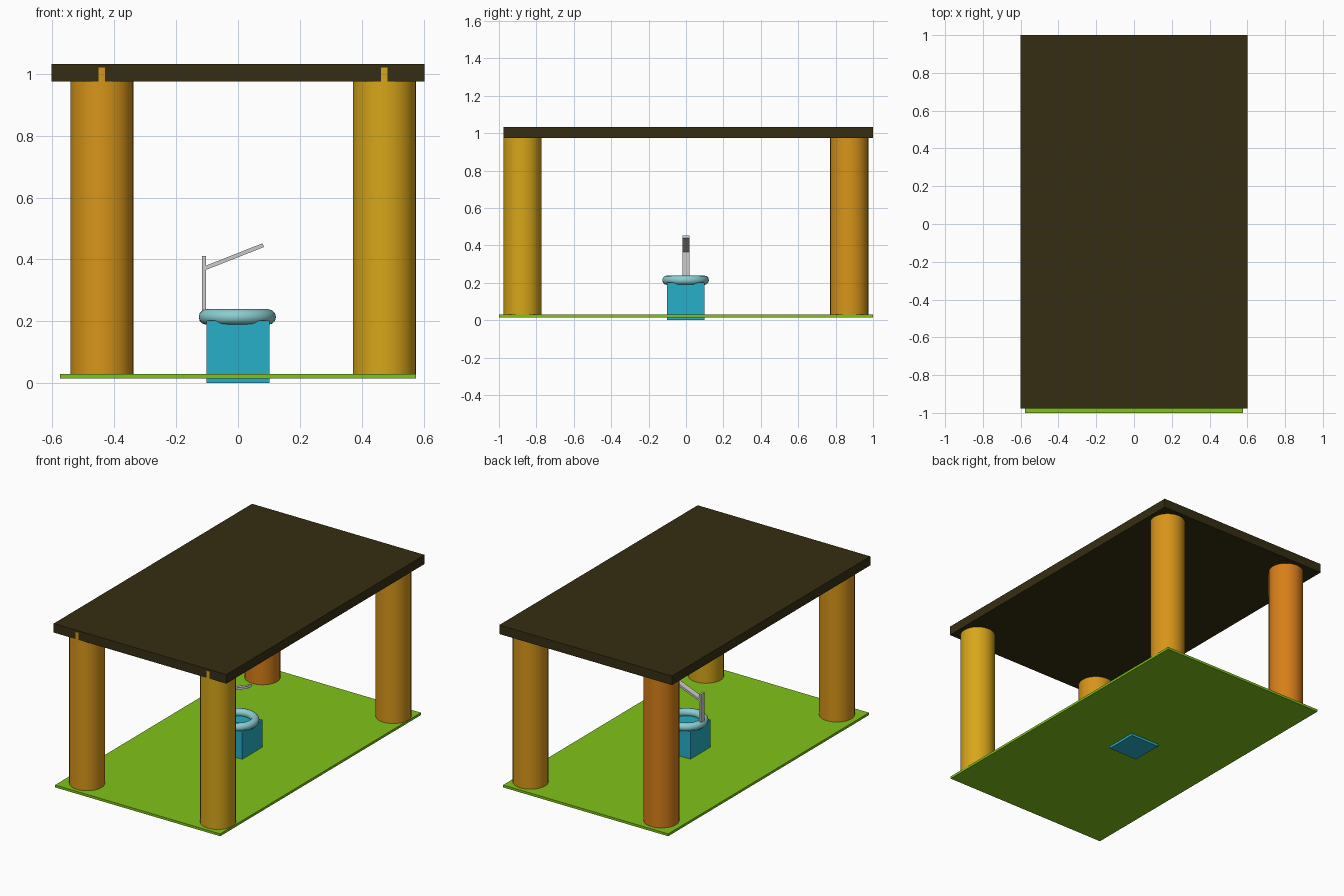
import bpy
import math

if "Cube" in bpy.data.objects:
    bpy.data.objects.remove(bpy.data.objects["Cube"])


def paint(obj, name, rgb):
    mat = bpy.data.materials.get(name) or bpy.data.materials.new(name)
    mat.diffuse_color = (*rgb, 1)
    mat.use_nodes = True
    mat.node_tree.nodes["Principled BSDF"].inputs["Base Color"].default_value = mat.diffuse_color
    obj.data.materials.append(mat)


def box(name, lo, hi):
    # Box between two opposite corners
    bpy.ops.mesh.primitive_cube_add(size=1, location=[(a + b) / 2 for a, b in zip(lo, hi)])
    obj = bpy.context.object
    obj.name = name
    obj.scale = [b - a for a, b in zip(lo, hi)]
    bpy.ops.object.transform_apply(location=False, rotation=False, scale=True)
    return obj


# Lawn and roof slabs
paint(box("grass_base", (-0.576, -1.0, 0.015), (0.576, 1.0, 0.03)), "grass", (0.22, 0.54, 0.01))
paint(box("roof", (-0.602, -0.976, 0.975), (0.602, 1.0, 1.032)), "dark_wood", (0.036, 0.026, 0.006))

# Four pillars, each row a slightly different amber
pillars = [
    ("front_right_pillar", 0.473, -0.875, "yellow_amber", (0.68, 0.38, 0.01)),
    ("front_left_pillar", -0.44, -0.875, "amber", (0.68, 0.30, 0.01)),
    ("back_right_pillar", 0.473, 0.873, "amber", (0.68, 0.30, 0.01)),
    ("back_left_pillar", -0.44, 0.873, "orange_amber", (0.68, 0.21, 0.01)),
]
for name, x, y, mat, rgb in pillars:
    bpy.ops.mesh.primitive_cylinder_add(vertices=32, radius=0.102, depth=0.998,
                                        location=(x, y, 0.521))
    pillar = bpy.context.object
    pillar.name = name
    paint(pillar, mat, rgb)
    bpy.ops.object.shade_smooth_by_angle(angle=math.radians(30))

# Water basin with rounded rim
paint(box("basin", (-0.101, -0.102, 0.0), (0.101, 0.1, 0.202)), "water_blue", (0.02, 0.43, 0.58))
bpy.ops.mesh.primitive_torus_add(major_radius=0.1, minor_radius=0.025, major_segments=48,
                                 minor_segments=12, location=(-0.002, -0.002, 0.214))
rim = bpy.context.object
rim.name = "basin_rim"
paint(rim, "pale_blue", (0.26, 0.61, 0.64))
bpy.ops.object.shade_smooth_by_angle(angle=math.radians(40))

# Pump post and slanted handle
box("pump_post", (-0.117, -0.019, 0.2), (-0.104, 0.018, 0.411))
arm = box("pump_handle", (-0.104, -0.019, -0.0065), (0.104, 0.018, 0.0065))
arm.location = (-0.015, 0, 0.408)
arm.rotation_euler.y = -math.atan2(0.073, 0.185)
